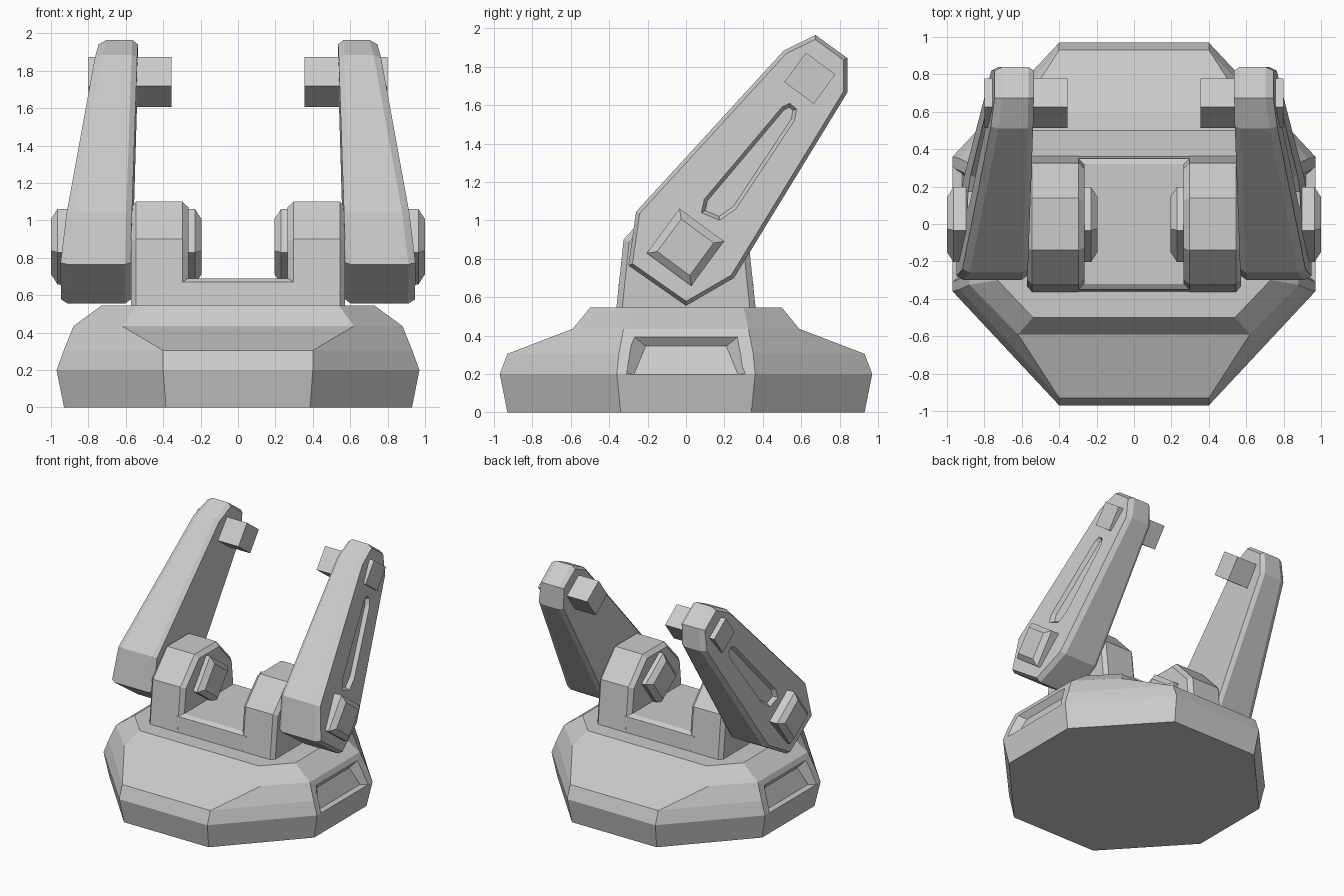
import bpy, bmesh, math
from mathutils import Vector

if "Cube" in bpy.data.objects:
    bpy.data.objects.remove(bpy.data.objects["Cube"])


def loft(name, rings):
    """Skin a stack of equal-sized 3D rings and cap both ends."""
    bm = bmesh.new()
    rows = [[bm.verts.new(p) for p in r] for r in rings]
    n = len(rows[0])
    for a, b in zip(rows, rows[1:]):
        for i in range(n):
            j = (i + 1) % n
            bm.faces.new((a[i], a[j], b[j], b[i]))
    bm.faces.new(rows[0])
    bm.faces.new(rows[-1])
    bmesh.ops.recalc_face_normals(bm, faces=bm.faces)
    me = bpy.data.meshes.new(name)
    bm.to_mesh(me)
    bm.free()
    ob = bpy.data.objects.new(name, me)
    bpy.context.collection.objects.link(ob)
    return ob


def inset(pts, d):
    """Move every edge of a convex 2D outline inward by d."""
    c = sum((Vector(p) for p in pts), Vector((0, 0))) / len(pts)
    out = []
    for i, p in enumerate(pts):
        p, a, b = Vector(p), Vector(pts[i - 1]), Vector(pts[(i + 1) % len(pts)])
        normals = []
        for e in (p - a, b - p):
            m = Vector((-e.y, e.x)).normalized()
            normals.append(m if m.dot(c - p) > 0 else -m)
        m = normals[0] + normals[1]
        out.append(p + m * d / (1 + normals[0].dot(normals[1])))
    return out


def ring(pts, x):
    """Place a y-z outline at x, where x is a number or a function of (y, z)."""
    return [(x(*p) if callable(x) else x, p[0], p[1]) for p in pts]


def apply_mod(ob, kind, **settings):
    mod = ob.modifiers.new(kind.title(), kind)
    for k, v in settings.items():
        setattr(mod, k, v)
    bpy.context.view_layer.objects.active = ob
    bpy.ops.object.modifier_apply(modifier=mod.name)


def mirror(ob):
    apply_mod(ob, 'MIRROR', use_mirror_merge=False)


def cut(ob, cutter):
    apply_mod(ob, 'BOOLEAN', object=cutter, operation='DIFFERENCE', solver='EXACT')
    bpy.data.objects.remove(cutter)


def octagon(X, Y, a, b, z):
    return [(a, -Y, z), (X, -b, z), (X, b, z), (a, Y, z),
            (-a, Y, z), (-X, b, z), (-X, -b, z), (-a, -Y, z)]


# Faceted base with a recess in each side
base = loft("base", [octagon(.93, .93, .385, .34, 0), octagon(.97, .97, .40, .36, .2),
                     octagon(.932, .93, .40, .35, .305), octagon(.88, .59, .62, .325, .435),
                     octagon(.73, .5, .54, .30, .545)])


def side_face(off):
    return lambda y, z: .97 - .38 * (z - .2) + off


recess = loft("recess_cutter", [
    ring([(-.325, .2), (.325, .2), (.29, .41), (-.29, .41)], side_face(.02)),
    ring([(-.27, .2), (.27, .2), (.21, .345), (-.21, .345)], side_face(-.05))])
mirror(recess)
cut(base, recess)

# Centre bracket: two upright cheeks joined by a low saddle
cheek = [(-.367, .5), (-.325, .9), (-.14, 1.1), (.14, 1.1), (.325, .9), (.367, .5)]
chamfered = inset(cheek, .03)
mirror(loft("bracket_cheeks", [ring(chamfered, .265), ring(cheek, .297),
                               ring(cheek, .545), ring(chamfered, .572)]))
saddle = [(-.365, .5), (-.35, .67), (-.32, .69), (.32, .69), (.35, .67), (.365, .5)]
loft("bracket_saddle", [ring(saddle, -.32), ring(saddle, .32)])

# Tapered leaning arms
PIVOT, TIP = Vector((-.003, .86)), Vector((.645, 1.74))
AXIS = (TIP - PIVOT).normalized()


def along(y, z):
    return (Vector((y, z)) - PIVOT).dot(AXIS)


def outer(off):
    return lambda y, z: .917 - .135 * along(y, z) + off


def inner(off):
    return lambda y, z: .567 - .025 * along(y, z) + off


arm = [(0, .555), (.25, .70), (.84, 1.665), (.84, 1.845),
       (.675, 1.965), (.51, 1.885), (-.26, 1.045), (-.30, .765)]
face = inset(arm, .02)
arms = loft("arms", [ring(face, inner(0)), ring(arm, inner(.03)),
                     ring(arm, outer(-.04)), ring(face, outer(0))])

# Tapered groove in the outer face of each arm
slot = [(.54, 1.61), (.576, 1.58), (.565, 1.52), (.26, 1.06),
        (.175, 1.0), (.08, 1.04), (.095, 1.11), (.50, 1.59)]
cut(arms, loft("groove_cutter", [ring(slot, outer(.02)), ring(slot, outer(0)),
                                 ring(inset(slot, .018), outer(-.03))]))
mirror(arms)


# Square pins through the arms
def square(centre, half):
    side = Vector((-AXIS.y, AXIS.x))
    return [centre + AXIS * u * half + side * v * half
            for u, v in ((-1, -1), (1, -1), (1, 1), (-1, 1))]


big, small = square(PIVOT, .144), square(PIVOT, .105)
mirror(loft("pivot_pins", [ring(small, .195), ring(big, .23),
                           ring(big, .965), ring(small, 1.0)]))
grip = square(TIP, .095)
mirror(loft("tip_pins", [ring(grip, .355), ring(grip, .80)]))
